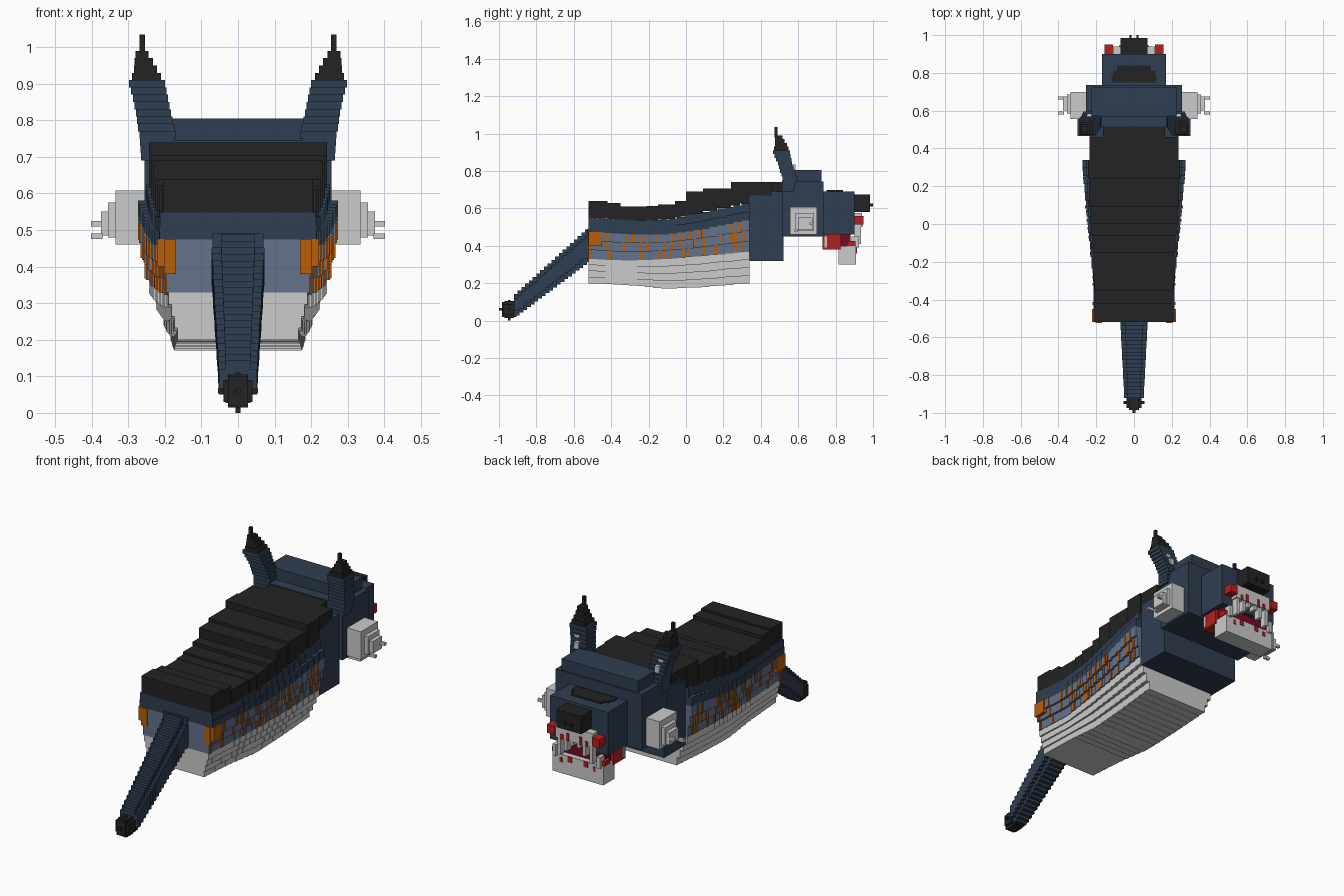
import bpy, bmesh, math, random
from mathutils import Vector

random.seed(4)
cube = bpy.data.objects.get("Cube")
if cube:
    bpy.data.objects.remove(cube, do_unlink=True)


def material(name, rgb):
    lin = [((c / 255 + 0.055) / 1.055) ** 2.4 if c > 10 else c / 255 / 12.92 for c in rgb]
    m = bpy.data.materials.new(name)
    m.use_nodes = True
    m.diffuse_color = (*lin, 1)
    m.node_tree.nodes["Principled BSDF"].inputs["Base Color"].default_value = (*lin, 1)
    return m


BLACK = material("black fur", (35, 35, 35))
BLUE = material("dark blue fur", (47, 62, 81))
SLATE = material("slate fur", (100, 114, 139))
WHITE = material("white fur", (203, 203, 203))
ORANGE = material("orange stripe", (185, 94, 10))
RED = material("red gum", (182, 32, 32))
TONGUE = material("dark red tongue", (116, 10, 36))


def blocks(name, mat, boxes, mirror=False):
    """One object made of boxes given as (x0, x1, y0, y1, z0, z1)."""
    bm = bmesh.new()
    for b in boxes:
        sides = [b]
        if mirror:
            sides.append((-b[1], -b[0]) + tuple(b[2:]))
        for x0, x1, y0, y1, z0, z1 in sides:
            vs = bmesh.ops.create_cube(bm, size=1)["verts"]
            mid = Vector(((x0 + x1) / 2, (y0 + y1) / 2, (z0 + z1) / 2))
            for v in vs:
                v.co = Vector((v.co.x * (x1 - x0), v.co.y * (y1 - y0), v.co.z * (z1 - z0))) + mid
    me = bpy.data.meshes.new(name)
    bm.to_mesh(me)
    bm.free()
    me.materials.append(mat)
    ob = bpy.data.objects.new(name, me)
    bpy.context.collection.objects.link(ob)
    return ob


def lerp_table(table, t):
    """Interpolate rows of (key, values...) at key t."""
    for a, b in zip(table, table[1:]):
        if t <= b[0]:
            f = max(0, (t - a[0]) / (b[0] - a[0]))
            return [p + (q - p) * f for p, q in zip(a[1:], b[1:])]
    return list(table[-1][1:])


# Body: y, belly z, white top, slate top, blue top, back half-width, flank half-width
BODY = [
    (-0.52, 0.20, 0.33, 0.475, 0.55, 0.205, 0.215),
    (-0.30, 0.19, 0.32, 0.46, 0.535, 0.205, 0.215),
    (-0.10, 0.17, 0.33, 0.46, 0.54, 0.22, 0.235),
    (0.10, 0.18, 0.345, 0.49, 0.58, 0.235, 0.255),
    (0.34, 0.20, 0.37, 0.54, 0.63, 0.245, 0.275),
]
N = 20
STEP = 0.86 / N
white, slate, blue, stripes = [], [], [], []
for i in range(N):
    y0 = -0.52 + i * STEP
    y1 = y0 + STEP
    belly, wt, st, bt, back, flank = lerp_table(BODY, (y0 + y1) / 2)
    low = 0.165 + 0.02 * i / N
    for k in range(4):
        h = (wt - belly) / 4
        w = low + (flank - 0.02 - low) * k / 3.5
        white.append((-w, w, y0, y1, belly + k * h, belly + (k + 1) * h))
    for k in range(3):
        h = (st - wt) / 3
        z = wt + k * h
        w = flank - 0.022 + k * 0.011
        slate.append((-w, w, y0, y1, z, z + h))
        # Broken orange ticks on the flanks
        if random.random() < 0.7:
            yy = y0 + random.uniform(0, STEP - 0.014)
            stripes.append((w - 0.002, w + 0.004, yy, yy + 0.014, z, z + h))
    m = (st + bt) / 2
    blue.append((-flank, flank, y0, y1, st, m))
    blue.append((-back - 0.008, back + 0.008, y0, y1, m, bt))
blocks("belly_fur", WHITE, white)
blocks("lower_flank", SLATE, slate)
blocks("upper_flank", BLUE, blue)
blocks("flank_stripes", ORANGE, stripes, True)
blocks("rump_stripes", ORANGE, [(0.17, 0.203, -0.525, -0.50, 0.38, 0.475),
                                (0.20, 0.222, -0.52, -0.45, 0.40, 0.475)], True)

# Overlapping back plates: y start, top z
PLATES = [(-0.52, 0.64), (-0.42, 0.63), (-0.35, 0.61), (-0.21, 0.612), (-0.15, 0.622),
          (-0.06, 0.64), (0.0, 0.69), (0.09, 0.705), (0.24, 0.74), (0.34, 0.74)]
mantle = []
for (y0, top), nxt in zip(PLATES, PLATES[1:]):
    v0, v1 = lerp_table(BODY, y0), lerp_table(BODY, nxt[0])
    w = (v0[4] + v1[4]) / 2
    for k in range(2):
        a = y0 + (nxt[0] - y0) * k / 2
        b = y0 + (nxt[0] - y0) * (k + 1) / 2
        mantle.append((-w, w, a, b, lerp_table(BODY, (a + b) / 2)[3], top))
mantle.append((-0.235, 0.235, 0.34, 0.46, 0.67, 0.74))
mantle.append((-0.165, 0.165, 0.46, 0.52, 0.67, 0.74))
blocks("back_mantle", BLACK, mantle)

# Neck and head
blocks("neck_ruff", BLUE, [(-0.235, 0.235, 0.34, 0.52, 0.32, 0.69)])
blocks("head", BLUE, [(-0.255, 0.255, 0.515, 0.735, 0.45, 0.745),
                      (-0.225, 0.225, 0.57, 0.725, 0.74, 0.805)])
blocks("muzzle", BLUE, [(-0.17, 0.17, 0.73, 0.90, 0.46, 0.69)])
blocks("muzzle_patch", BLACK, [(-0.12, 0.12, 0.75, 0.785, 0.685, 0.697),
                               (-0.11, 0.11, 0.785, 0.81, 0.685, 0.697),
                               (-0.09, 0.09, 0.81, 0.84, 0.685, 0.697)])
blocks("nose", BLACK, [(-0.072, 0.072, 0.895, 0.985, 0.58, 0.675)])
blocks("nostrils", BLACK, [(0.012, 0.025, 0.98, 1.0, 0.61, 0.625)], True)

# Cheek tufts
blocks("cheek_tufts", WHITE, [
    (0.25, 0.335, 0.555, 0.70, 0.46, 0.608), (0.33, 0.355, 0.585, 0.685, 0.48, 0.575),
    (0.35, 0.375, 0.60, 0.675, 0.485, 0.55), (0.37, 0.402, 0.66, 0.675, 0.51, 0.525),
    (0.37, 0.402, 0.58, 0.595, 0.475, 0.49)], True)

# Mouth
blocks("upper_gums", RED, [(0.11, 0.155, 0.90, 0.95, 0.515, 0.56),
                           (0.10, 0.155, 0.73, 0.83, 0.38, 0.46),
                           (0.11, 0.155, 0.86, 0.905, 0.40, 0.425)], True)
blocks("upper_lip", WHITE, [(-0.11, 0.11, 0.89, 0.94, 0.50, 0.575)])
teeth = [(x, x + 0.018, 0.90, 0.935, z, 0.51)
         for x, z in ((0.012, 0.475), (0.045, 0.44), (0.085, 0.41))]
teeth += [(0.12, 0.14, 0.885, 0.925, 0.39, 0.45), (0.14, 0.16, 0.74, 0.755, 0.39, 0.45)]
blocks("teeth", WHITE, teeth, True)
blocks("lip_spots", RED, [(0.03, 0.045, 0.935, 0.944, 0.50, 0.54),
                          (0.065, 0.08, 0.935, 0.944, 0.50, 0.525),
                          (0.035, 0.06, 0.905, 0.913, 0.37, 0.40),
                          (0.09, 0.105, 0.905, 0.913, 0.36, 0.385)], True)
blocks("tongue", TONGUE, [(-0.14, 0.14, 0.76, 0.88, 0.40, 0.48)])
blocks("lower_jaw", WHITE, [(-0.15, 0.15, 0.815, 0.91, 0.30, 0.40)])

# Ears: z, x0, x1, y0, y1
EAR = [(0.69, 0.19, 0.265, 0.51, 0.575), (0.76, 0.17, 0.27, 0.515, 0.595),
       (0.83, 0.185, 0.28, 0.495, 0.57), (0.90, 0.20, 0.298, 0.465, 0.555),
       (0.93, 0.215, 0.285, 0.475, 0.545), (0.99, 0.25, 0.28, 0.475, 0.51)]
fur, tips = [], []
for i in range(15):
    z = 0.69 + i * 0.02
    (tips if z > 0.905 else fur).append((*lerp_table(EAR, z + 0.01), z, z + 0.02))
tips.append((0.254, 0.27, 0.474, 0.49, 0.98, 1.035))
blocks("ears", BLUE, fur, True)
blocks("ear_tips", BLACK, tips, True)
blocks("inner_ears", WHITE, [(0.225, 0.25, 0.56, 0.585, 0.80, 0.835),
                             (0.235, 0.26, 0.545, 0.565, 0.835, 0.865)], True)

# Stepped tail with rounded sides, running down to a black tip
tail = []
for i in range(20):
    f = i / 19
    y, z = -0.52 - 0.38 * f, 0.40 - 0.315 * f
    w, h = 0.072 - 0.02 * f, 0.088 - 0.03 * f
    tail.append((-w, w, y - 0.02, y + 0.01, z - h * 0.6, z + h * 0.6))
    tail.append((-w * 0.65, w * 0.65, y - 0.02, y + 0.01, z - h, z + h))
tail.append((-0.07, 0.07, -0.53, -0.48, 0.33, 0.49))
blocks("tail", BLUE, tail)
blocks("tail_tip", BLACK, [
    (-0.04, 0.04, -0.975, -0.915, 0.03, 0.09), (-0.027, 0.027, -0.985, -0.905, 0.02, 0.10),
    (-0.027, 0.027, -0.97, -0.92, 0.015, 0.105), (-0.055, 0.055, -0.952, -0.938, 0.053, 0.067),
    (-0.007, 0.007, -1.0, -0.90, 0.053, 0.067), (-0.007, 0.007, -0.952, -0.938, 0.0, 0.11)])
